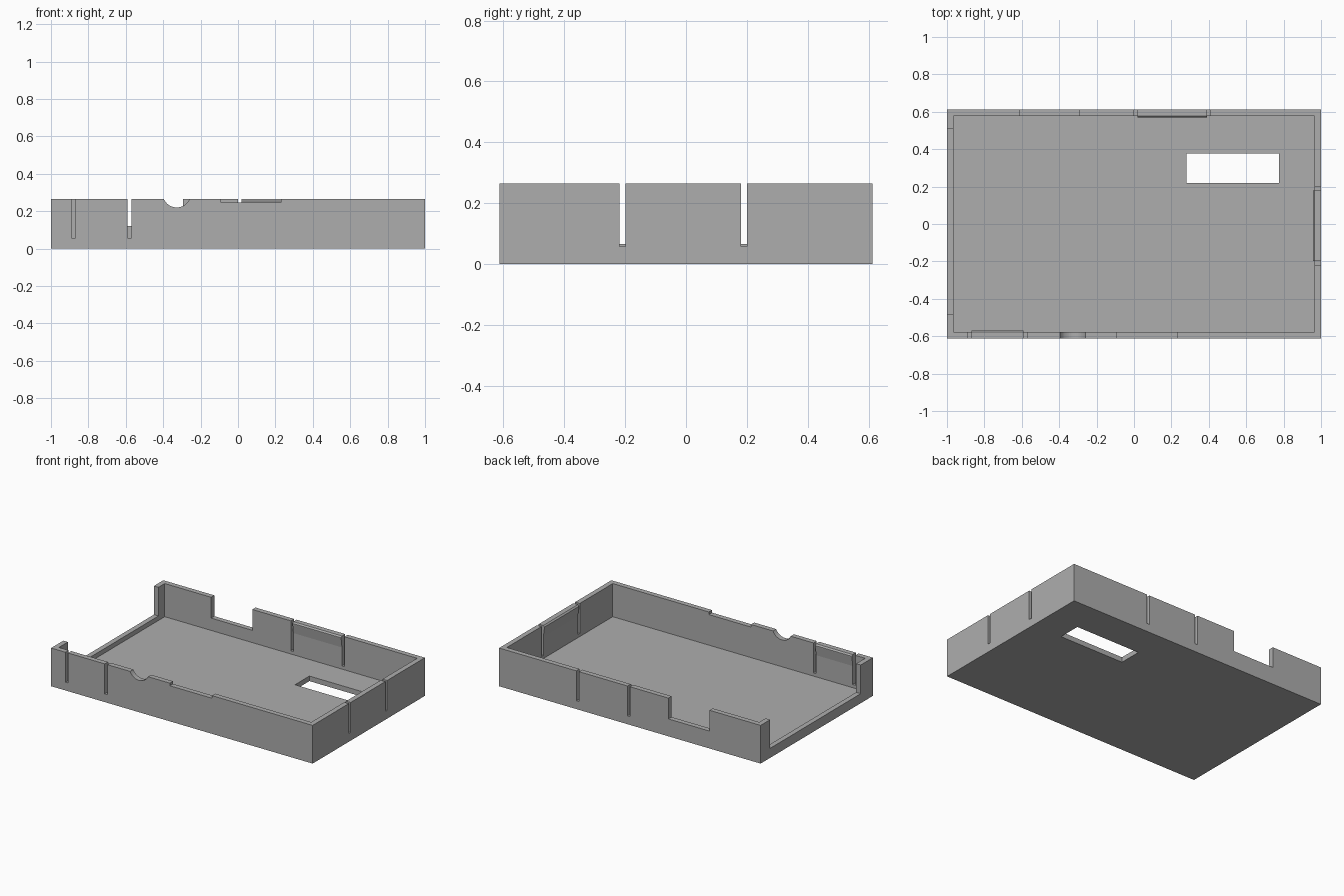
import bpy
import bmesh
from mathutils import Matrix, Vector

cube = bpy.data.objects.get("Cube")
if cube:
    bpy.data.objects.remove(cube, do_unlink=True)

HX, HY, H = 1.0, 0.613, 0.264      # outer half sizes and height
WALL, FLOOR = 0.035, 0.035
IX, IY = HX - WALL, HY - WALL      # inner wall faces
SLOT, SLOT_Z = 0.02, 0.057
TOP = H + 0.1

grey = bpy.data.materials.new("plain grey")
grey.use_nodes = True
colour = (0.42, 0.42, 0.42, 1)
grey.diffuse_color = colour
grey.node_tree.nodes["Principled BSDF"].inputs["Base Color"].default_value = colour


def add_object(name, bm):
    bmesh.ops.recalc_face_normals(bm, faces=bm.faces)
    mesh = bpy.data.meshes.new(name)
    bm.to_mesh(mesh)
    bm.free()
    mesh.materials.append(grey)
    obj = bpy.data.objects.new(name, mesh)
    bpy.context.collection.objects.link(obj)
    return obj


def box(name, x, y, z):
    bm = bmesh.new()
    spans = (x, y, z)
    centre = Vector([(a + b) / 2 for a, b in spans])
    size = Vector([b - a for a, b in spans])
    bmesh.ops.create_cube(bm, size=1, matrix=Matrix.Translation(centre) @ Matrix.Diagonal(size).to_4x4())
    return add_object(name, bm)


def cut(target, cutter):
    cutter.hide_render = True
    mod = target.modifiers.new("cut", "BOOLEAN")
    mod.operation = "DIFFERENCE"
    mod.solver = "EXACT"
    mod.object = cutter
    bpy.context.view_layer.objects.active = target
    bpy.ops.object.modifier_apply(modifier=mod.name)
    bpy.data.objects.remove(cutter, do_unlink=True)


# Open tray with a floor window
tray = box("tray", (-HX, HX), (-HY, HY), (0, H))
cut(tray, box("cavity", (-IX, IX), (-IY, IY), (FLOOR, TOP)))
cut(tray, box("floor_window", (0.282, 0.775), (0.22, 0.377), (-0.1, 0.1)))

# Wall openings: open right end, back gap and shallow front notch
FRONT, BACK = (-HY - 0.1, -IY + 0.02), (IY - 0.02, HY + 0.1)
LEFT, RIGHT = (IX - 0.02, HX + 0.1), (-HX - 0.1, -IX + 0.02)
cut(tray, box("end_opening", RIGHT, (-0.48, 0.51), (0.066, TOP)))
cut(tray, box("back_opening", (-0.61, -0.295), BACK, (0.12, TOP)))
cut(tray, box("front_notch", (-0.092, 0.23), FRONT, (0.246, TOP)))

# Round cable notch in the front wall
bm = bmesh.new()
bmesh.ops.create_cone(
    bm, cap_ends=True, segments=48, radius1=0.0745, radius2=0.0745, depth=0.2,
    matrix=Matrix.Translation((-0.328, -HY, 0.2945)) @ Matrix.Rotation(1.5707963, 4, "X"))
cut(tray, add_object("cable_notch", bm))

# Each clip is a strip of wall between two slots, with a ridge on its inner face
clips = [
    ("front_clip", "x", -0.87, -0.59, FRONT, -IY, 1),
    ("back_clip", "x", 0.019, 0.39, BACK, IY, -1),
    ("left_clip", "y", -0.198, 0.18, LEFT, IX, -1),
]
for name, axis, start, end, across, face, inward in clips:
    for span in ((start - SLOT, start), (end, end + SLOT)):
        x, y = (span, across) if axis == "x" else (across, span)
        cut(tray, box(name + "_slot", x, y, (SLOT_Z, TOP)))

    # Ridge section: distance into the tray, and height
    section = [(-0.001, H), (0, H), (0.009, 0.255), (0.009, 0.25), (0, 0.185), (-0.001, 0.185)]
    bm = bmesh.new()
    rings = []
    for along in (start, end):
        ring = []
        for depth, z in section:
            d = face + inward * depth
            ring.append(bm.verts.new((along, d, z) if axis == "x" else (d, along, z)))
        bm.faces.new(ring)
        rings.append(ring)
    for i in range(len(section)):
        j = (i + 1) % len(section)
        bm.faces.new((rings[0][i], rings[0][j], rings[1][j], rings[1][i]))
    add_object(name + "_ridge", bm)
